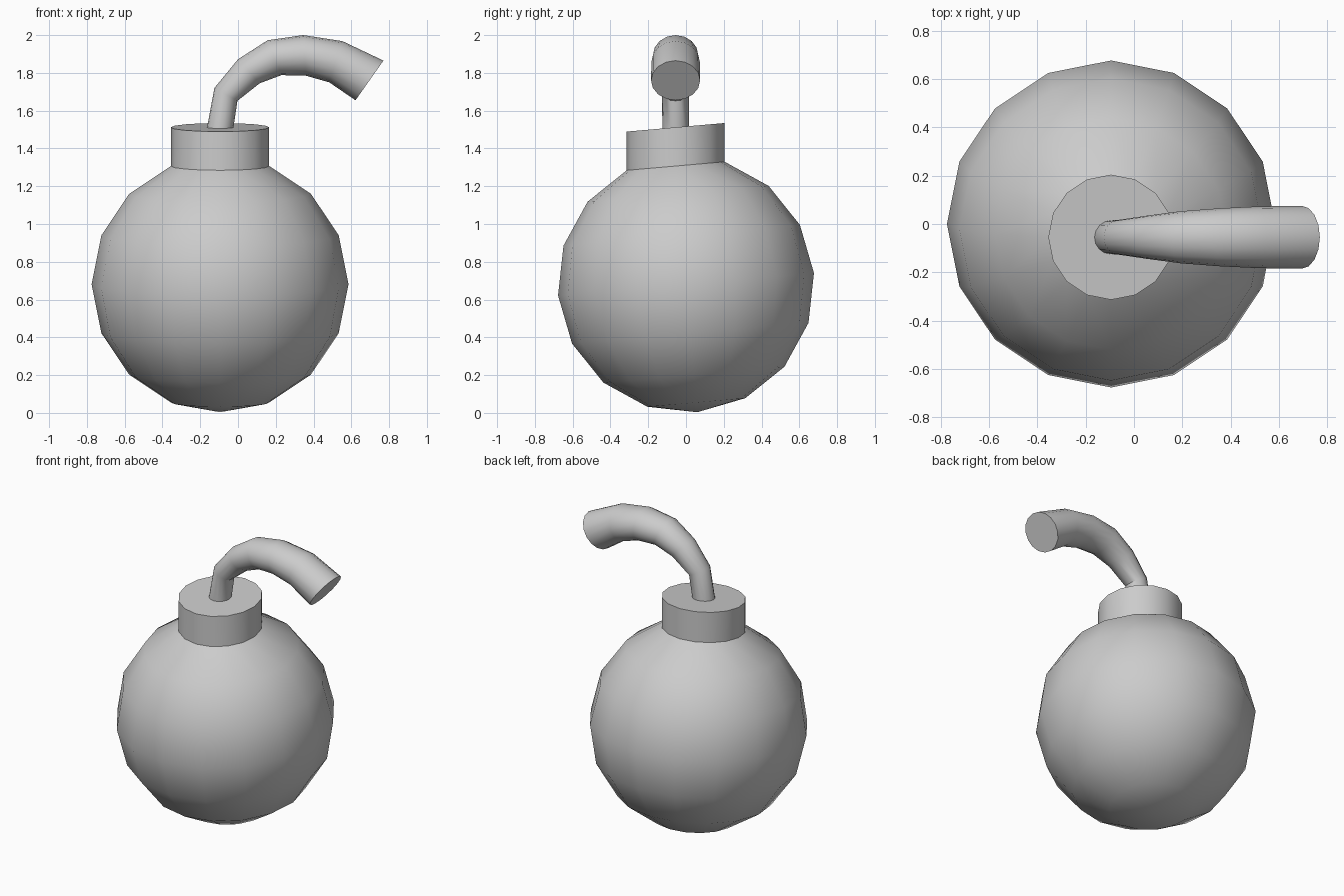
import bpy, bmesh
from math import radians, cos, sin, pi
from mathutils import Vector, Matrix

if "Cube" in bpy.data.objects:
    bpy.data.objects.remove(bpy.data.objects["Cube"])

SIDES = 16
X0, Z0, R = -0.095, 0.681, 0.68


def finish(bm, name):
    bmesh.ops.recalc_face_normals(bm, faces=bm.faces)
    mesh = bpy.data.meshes.new(name)
    bm.to_mesh(mesh)
    bm.free()
    ob = bpy.data.objects.new(name, mesh)
    bpy.context.collection.objects.link(ob)
    bpy.ops.object.select_all(action='DESELECT')
    ob.select_set(True)
    bpy.context.view_layer.objects.active = ob
    bpy.ops.object.shade_smooth_by_angle(angle=radians(35))
    return ob


# Round body, tilted slightly forward, with the top cap pulled straight up into a neck
bm = bmesh.new()
bmesh.ops.create_uvsphere(bm, u_segments=SIDES, v_segments=8, radius=R)
pole = max(bm.verts, key=lambda v: v.co.z)
bmesh.ops.delete(bm, geom=[pole], context='VERTS')
bmesh.ops.transform(bm, verts=bm.verts,
                    matrix=Matrix.Translation((X0, 0, Z0)) @ Matrix.Rotation(radians(5), 4, 'X'))
rim = [e for e in bm.edges if e.is_boundary]
new = bmesh.ops.extrude_edge_only(bm, edges=rim)['geom']
bmesh.ops.translate(bm, verts=[g for g in new if isinstance(g, bmesh.types.BMVert)],
                    vec=(0, 0, 0.205))
bmesh.ops.holes_fill(bm, edges=[e for e in bm.edges if e.is_boundary], sides=SIDES)
finish(bm, "body_and_neck")

# Curved, widening fuse: outer (x, z), inner (x, z), half width in y per section
sections = [
    ((-0.165, 1.505), (-0.025, 1.505), 0.07),
    ((-0.125, 1.72), (-0.003, 1.652), 0.072),
    ((0.0, 1.872), (0.115, 1.745), 0.09),
    ((0.157, 1.973), (0.23, 1.788), 0.108),
    ((0.345, 2.0), (0.36, 1.785), 0.12),
    ((0.553, 1.968), (0.483, 1.75), 0.128),
    ((0.77, 1.865), (0.622, 1.655), 0.13),
]
bm = bmesh.new()
rings = []
for (ox, oz), (ix, iz), w in sections:
    outer, inner = Vector((ox, -0.055, oz)), Vector((ix, -0.055, iz))
    mid, arm = (outer + inner) / 2, (outer - inner) / 2
    rings.append([bm.verts.new(mid + arm * cos(2 * pi * i / SIDES)
                               + Vector((0, w * sin(2 * pi * i / SIDES), 0)))
                  for i in range(SIDES)])
for a, b in zip(rings, rings[1:]):
    for i in range(SIDES):
        j = (i + 1) % SIDES
        bm.faces.new((a[i], a[j], b[j], b[i]))
bm.faces.new(rings[0])
bm.faces.new(rings[-1])
finish(bm, "fuse")
